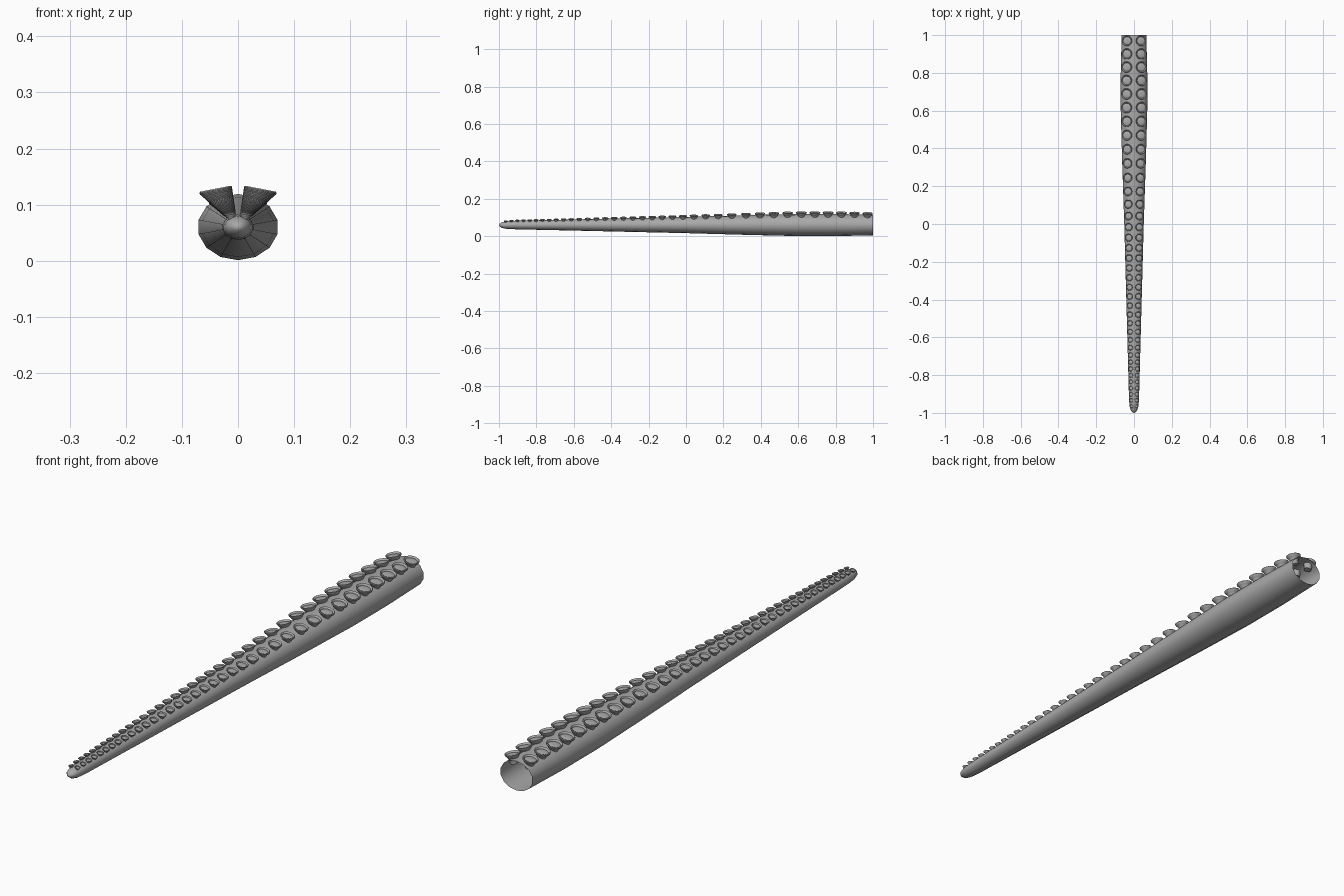
import bpy, math
from mathutils import Matrix, Vector

if "Cube" in bpy.data.objects:
    bpy.data.objects.remove(bpy.data.objects["Cube"])

grey = bpy.data.materials.new("plain grey")
grey.diffuse_color = (0.4, 0.4, 0.4, 1)
grey.use_nodes = True
grey.node_tree.nodes["Principled BSDF"].inputs["Base Color"].default_value = grey.diffuse_color

CENTRE_Z = 0.06
FLAT = 0.82          # height of the section relative to its width
SIDES = 14
HALF_WIDTH = [(-0.997, 0.008), (-0.985, 0.018), (-0.965, 0.024), (-0.93, 0.027),
              (-0.9, 0.028), (-0.5, 0.039), (0, 0.053), (0.35, 0.065),
              (0.6, 0.072), (0.8, 0.072), (1, 0.067)]
SPACING = [(-1, 0.03), (-0.75, 0.035), (-0.5, 0.046), (0, 0.056), (0.3, 0.076), (1, 0.069)]


def lerp(table, y):
    for (a, u), (b, v) in zip(table, table[1:]):
        if y <= b:
            t = max(0, (y - a) / (b - a))
            return u + (v - u) * t
    return table[-1][1]


def finish(name, verts, faces, angle):
    me = bpy.data.meshes.new(name)
    me.from_pydata(verts, [], faces)
    me.materials.append(grey)
    ob = bpy.data.objects.new(name, me)
    bpy.context.collection.objects.link(ob)
    bpy.ops.object.select_all(action='DESELECT')
    ob.select_set(True)
    bpy.context.view_layer.objects.active = ob
    bpy.ops.object.shade_smooth_by_angle(angle=math.radians(angle))
    return ob


def skin(start, rings, n):
    return [(start + r * n + i, start + r * n + (i + 1) % n,
             start + (r + 1) * n + (i + 1) % n, start + (r + 1) * n + i)
            for r in range(rings - 1) for i in range(n)]


# tapering arm: a tube, open at the back, with a rounded tip
ys = [p[0] for p in HALF_WIDTH[:4]] + [-0.9 + 1.9 * i / 38 for i in range(39)]
verts = []
for y in ys:
    w = lerp(HALF_WIDTH, y)
    for i in range(SIDES):
        a = math.tau * i / SIDES - math.pi / 2
        verts.append((w * math.cos(a), y, CENTRE_Z + w * FLAT * math.sin(a)))
faces = [f[::-1] for f in skin(0, len(ys), SIDES)]
verts.append((0, -1, CENTRE_Z))
tip = len(verts) - 1
faces += [(i, (i + 1) % SIDES, tip) for i in range(SIDES)]
finish("tentacle_arm", verts, faces, 60)

# suckers: flared cups on a short stem, (radius, height) in units of rim radius
PROFILE = [(0.5, -1.25), (0.55, -0.65), (0.78, -0.3), (0.98, -0.08), (1.0, 0.04),
           (0.93, 0.1), (0.83, 0.06), (0.76, -0.12), (0.66, -0.08), (0.35, -0.03)]
N = 20
for side, name in ((-1, "suckers_left"), (1, "suckers_right")):
    verts, faces = [], []
    y = 0.97
    while y > -0.965:
        w = lerp(HALF_WIDTH, y)
        r = 0.41 * w
        pos = Vector((side * 0.55 * w, y, CENTRE_Z + w * FLAT * 0.835 + 0.55 * r))
        m = Matrix.Translation(pos) @ Matrix.Rotation(side * math.radians(11), 4, 'Y')
        s = len(verts)
        for pr, ph in PROFILE:
            for i in range(N):
                a = math.tau * i / N
                verts.append(m @ Vector((r * pr * math.cos(a), r * pr * math.sin(a), r * ph)))
        faces += skin(s, len(PROFILE), N)
        faces.append(tuple(s + i for i in reversed(range(N))))
        top = s + (len(PROFILE) - 1) * N
        faces.append(tuple(top + i for i in range(N)))
        y -= lerp(SPACING, y)
    finish(name, verts, faces, 50)
